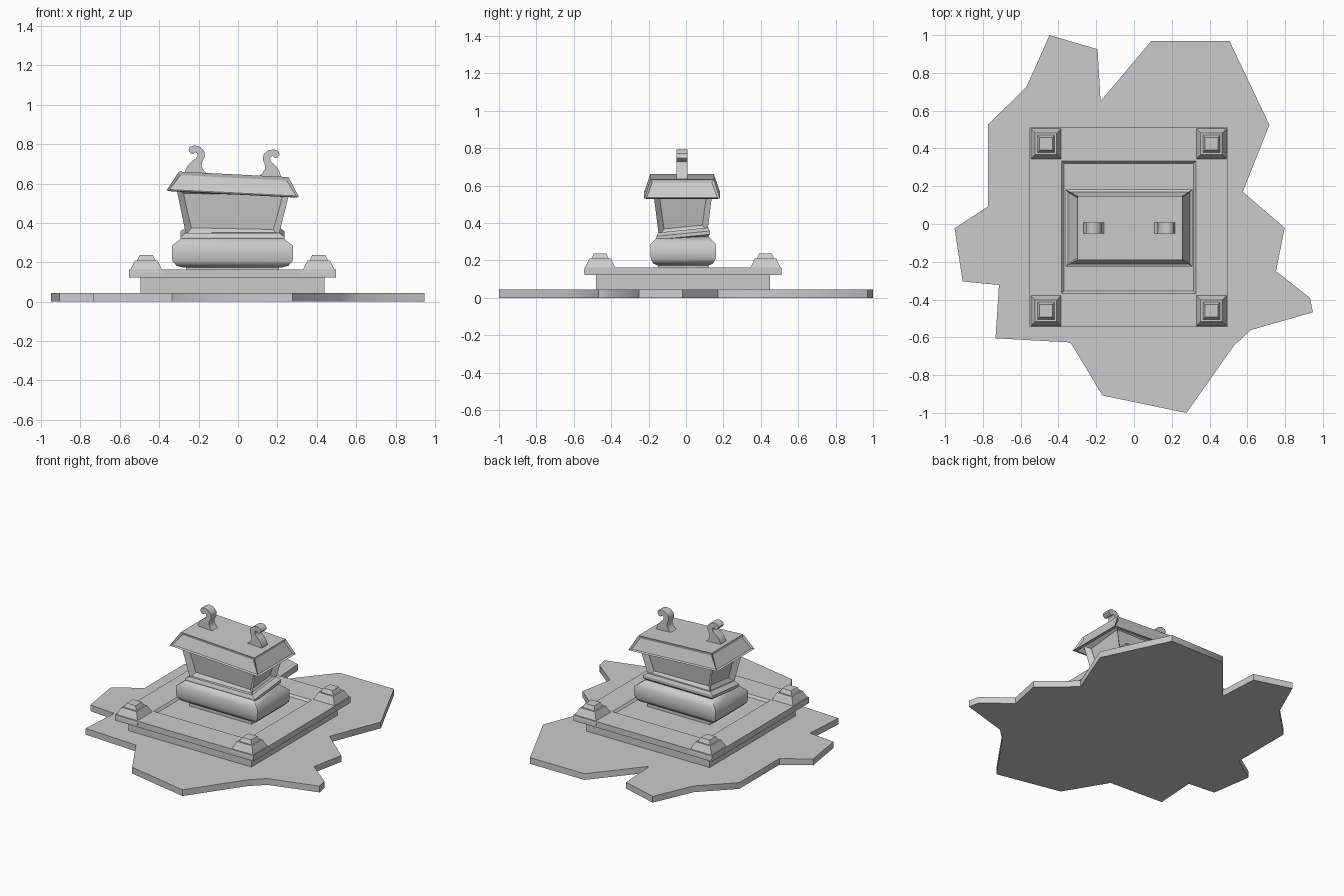
import bpy, bmesh, math
from mathutils import Matrix

if "Cube" in bpy.data.objects:
    bpy.data.objects.remove(bpy.data.objects["Cube"])

CX, CY = -0.028, -0.015   # centre of the shrine on the ground slab


def finish(bm, name, smooth=False):
    bmesh.ops.recalc_face_normals(bm, faces=bm.faces)
    me = bpy.data.meshes.new(name)
    bm.to_mesh(me)
    bm.free()
    ob = bpy.data.objects.new(name, me)
    bpy.context.collection.objects.link(ob)
    if smooth:
        bpy.ops.object.select_all(action='DESELECT')
        ob.select_set(True)
        bpy.context.view_layer.objects.active = ob
        bpy.ops.object.shade_smooth_by_angle(angle=math.radians(55))
    return ob


def tilt(ob, angle, z):
    """Lean the part sideways about the shrine axis at height z."""
    p = Matrix.Translation((CX, CY, z))
    ob.data.transform(p @ Matrix.Rotation(angle, 4, 'Y') @ p.inverted())


def slope(ob, k):
    """Raise the part towards the back without moving it in plan."""
    for v in ob.data.vertices:
        v.co.z += k * (v.co.y - CY)


def loft(name, levels, cx=CX, cy=CY, smooth=False, panels=None):
    """Stack of rectangles (half x, half y, z); panels = (test, inset, depth)."""
    bm = bmesh.new()
    rings = [[bm.verts.new((cx + sx * hx, cy + sy * hy, z))
              for sx, sy in ((-1, -1), (1, -1), (1, 1), (-1, 1))]
             for hx, hy, z in levels]
    for a, b in zip(rings, rings[1:]):
        for i in range(4):
            j = (i + 1) % 4
            bm.faces.new((a[i], a[j], b[j], b[i]))
    bm.faces.new(rings[0][::-1])
    bm.faces.new(rings[-1])
    if panels:
        bmesh.ops.recalc_face_normals(bm, faces=bm.faces)
        test, inset, depth = panels
        bmesh.ops.inset_individual(bm, faces=[f for f in bm.faces if test(f)],
                                   thickness=inset, depth=-depth)
    return finish(bm, name, smooth)


def prism(name, pts, to3d, push, smooth=False):
    """Extrude a flat outline."""
    bm = bmesh.new()
    f = bm.faces.new([bm.verts.new(to3d(p)) for p in pts])
    ex = bmesh.ops.extrude_face_region(bm, geom=[f], use_keep_orig=True)
    bmesh.ops.translate(bm, vec=push,
                        verts=[v for v in ex['geom'] if isinstance(v, bmesh.types.BMVert)])
    return finish(bm, name, smooth)


# Broken ground slab
outline = [(-.447, 1), (-.193, .925), (-.177, .65), (.092, .97), (.505, .97), (.717, .525),
           (.576, .17), (.798, -.02), (.752, -.25), (.932, -.392), (.947, -.467),
           (.617, -.562), (.526, -.648), (.278, -1), (-.167, -.908), (-.336, -.627),
           (-.733, -.605), (-.715, -.323), (-.907, -.304), (-.95, -.023), (-.773, .093),
           (-.773, .525), (-.569, .727)]
prism("ground_slab", outline, lambda p: (p[0], p[1], 0), (0, 0, .043), smooth=True)

# Plinth and raised frame with a shallow sunken floor
loft("plinth", [(.467, .465, .04), (.467, .465, .126)])
loft("plinth_frame", [(.525, .527, .122), (.525, .527, .163), (.355, .35, .163),
                      (.343, .338, .148)], cy=CY - .002)

# Corner posts
for sx in (-1, 1):
    for sy in (-1, 1):
        loft("corner_post", [(.087, .087, .135), (.086, .086, .15), (.057, .057, .21),
                             (.046, .046, .21), (.034, .034, .236)],
             CX + sx * .438, CY - .002 + sy * .442)

# Foot and bulging belly
loft("foot", [(.236, .134, .125), (.236, .134, .18)])
loft("belly", [(.25, .137, .173), (.283, .158, .182), (.305, .172, .205), (.308, .176, .235),
               (.308, .176, .285), (.25, .135, .328)], smooth=True)

# Sloping collar
collar = loft("collar", [(.24, .13, .31), (.265, .142, .325), (.265, .142, .343),
                         (.238, .134, .362)])
slope(collar, .1)

# Lantern box with recessed windows
box = loft("lantern_box", [(.234, .13, .345), (.287, .159, .58)],
           panels=(lambda f: abs(f.normal.z) < .6, .042, .03))
slope(box, .1)
tilt(box, .02, .4)

# Roof, hollow underneath, with recessed slopes
roof = loft("roof", [(.26, .142, .60), (.317, .188, .545), (.337, .203, .548),
                     (.279, .17, .647)], cx=CX + .004, cy=CY - .006,
            panels=(lambda f: .2 < f.normal.z < .9 and f.calc_center_median().z > .57,
                    .018, .01))
tilt(roof, .05, .6)

# Curled roof horns, one per end
outer = [(-.250, .752), (-.262, .768), (-.255, .786), (-.232, .794), (-.204, .788),
         (-.182, .769), (-.177, .742), (-.19, .712), (-.192, .692), (-.178, .668),
         (-.15, .645)]
inner = [(-.275, .635), (-.272, .665), (-.262, .69), (-.243, .712), (-.22, .73),
         (-.214, .745), (-.218, .756), (-.228, .76), (-.237, .75)]
for side in (1, -1):
    horn = prism("roof_horn", outer + inner,
                 lambda p: (CX + side * (p[0] + .03), CY - .036, p[1] - .01),
                 (0, .06, 0), smooth=True)
    tilt(horn, .05, .6)
